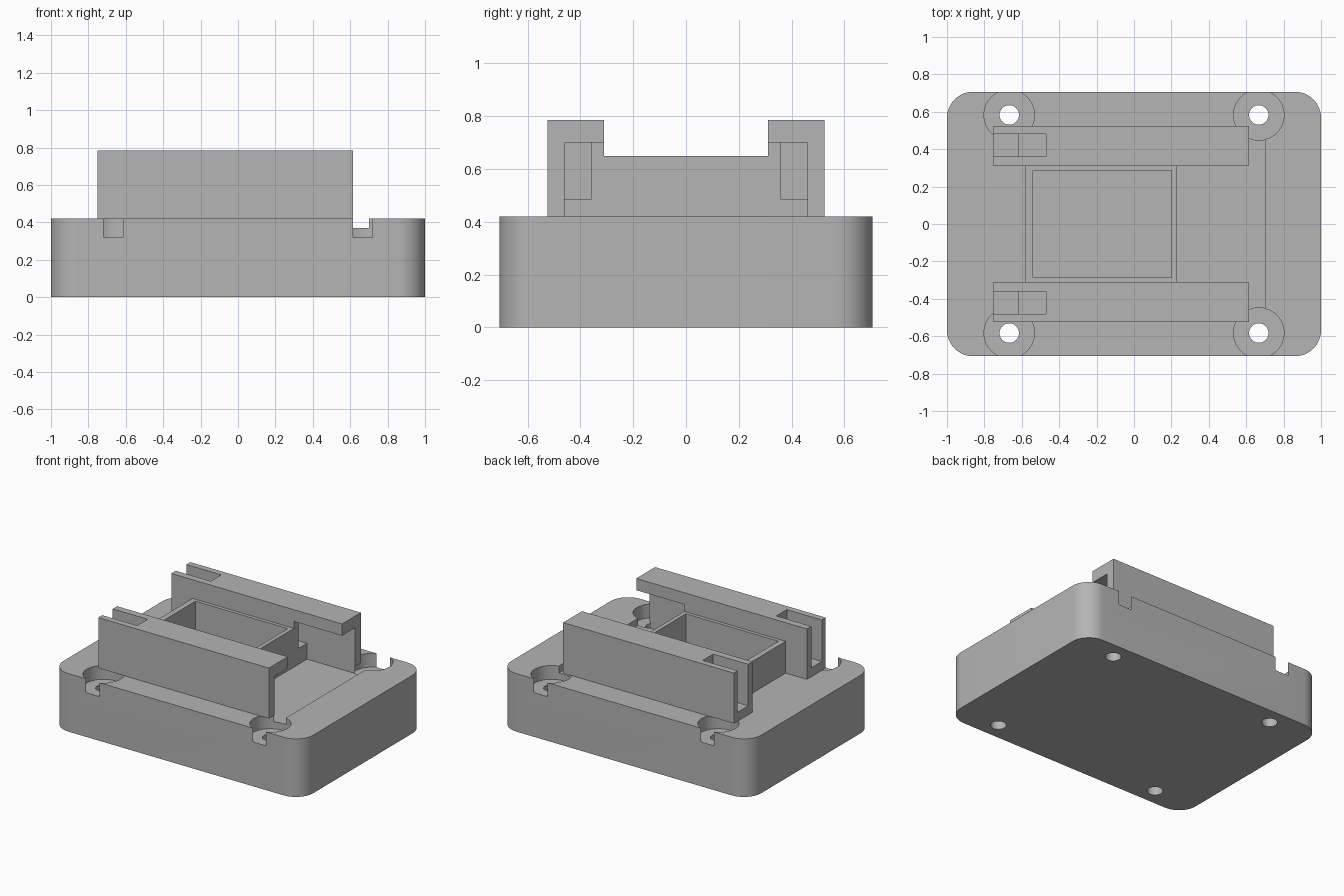
import bpy
import bmesh
from mathutils import Vector

if "Cube" in bpy.data.objects:
    bpy.data.objects.remove(bpy.data.objects["Cube"])

grey = bpy.data.materials.new("plain_grey")
grey.use_nodes = True
colour = (0.46, 0.46, 0.46, 1)
grey.diffuse_color = colour
grey.node_tree.nodes["Principled BSDF"].inputs["Base Color"].default_value = colour


def finish(name, bm):
    mesh = bpy.data.meshes.new(name)
    bmesh.ops.recalc_face_normals(bm, faces=bm.faces)
    bm.to_mesh(mesh)
    bm.free()
    mesh.materials.append(grey)
    obj = bpy.data.objects.new(name, mesh)
    bpy.context.collection.objects.link(obj)
    return obj


def box(name, x, y, z, corner=0):
    """Box from three (low, high) ranges, with optional rounded upright edges."""
    bm = bmesh.new()
    bmesh.ops.create_cube(bm, size=1)
    for v in bm.verts:
        v.co = Vector([r[0] if c < 0 else r[1] for c, r in zip(v.co, (x, y, z))])
    if corner:
        upright = [e for e in bm.edges
                   if abs(e.verts[0].co.z - e.verts[1].co.z) > 0.1]
        bmesh.ops.bevel(bm, geom=upright, offset=corner, segments=12,
                        profile=0.5, affect='EDGES')
    return finish(name, bm)


def cylinder(name, x, y, radius, z):
    bm = bmesh.new()
    bmesh.ops.create_cone(bm, cap_ends=True, segments=48, radius1=radius,
                          radius2=radius, depth=z[1] - z[0])
    bmesh.ops.translate(bm, verts=bm.verts, vec=(x, y, sum(z) / 2))
    return finish(name, bm)


def cut(obj, cutters):
    for cutter in cutters:
        cutter.hide_render = True
        mod = obj.modifiers.new("cut", 'BOOLEAN')
        mod.operation = 'DIFFERENCE'
        mod.solver = 'EXACT'
        mod.object = cutter
        bpy.ops.object.select_all(action='DESELECT')
        bpy.context.view_layer.objects.active = obj
        obj.select_set(True)
        bpy.ops.object.modifier_apply(modifier=mod.name)
        bpy.data.objects.remove(cutter)


TOP = 0.42
FLOOR = 0.37
RAIL_TOP = 0.785

# Base block with rounded corners, sunken bay and four counterbored screw holes
base = box("base", (-1, 1), (-0.707, 0.707), (0, TOP), corner=0.14)
cutters = [box("bay_cutter", (0.23, 0.70), (-0.46, 0.46), (FLOOR, 0.6)),
           box("well_cutter", (-0.54, 0.20), (-0.285, 0.285), (FLOOR, 0.6))]
for sx in (-1, 1):
    for sy in (-1, 1):
        cutters.append(cylinder("counterbore_cutter", sx * 0.667, sy * 0.583, 0.135, (0.32, 0.6)))
        cutters.append(cylinder("hole_cutter", sx * 0.667, sy * 0.583, 0.052, (-0.1, 0.5)))
cut(base, cutters)
bpy.ops.object.shade_smooth_by_angle()

# Open box between the rails
frame = box("center_frame", (-0.58, 0.23), (-0.31, 0.31), (TOP, 0.65))
cut(frame, [box("frame_cutter", (-0.54, 0.20), (-0.285, 0.285), (0.3, 0.9))])


def mirrored(side, low, high):
    return tuple(sorted((side * low, side * high)))


# Two rails: overhanging lip at one end, open-topped slot at the other
for side, name in ((-1, "front_rail"), (1, "back_rail")):
    rail = box(name, (-0.75, 0.615), mirrored(side, 0.31, 0.525), (TOP, RAIL_TOP))
    slot = mirrored(side, 0.36, 0.48)
    cut(rail, [
        box("lip_cutter", (0.23, 0.7), mirrored(side, 0.2, 0.46), (0.3, 0.70)),
        box("channel_cutter", (-0.40, 0.3), mirrored(side, 0.36, 0.46), (0.485, 0.70)),
        box("slot_cutter", (-0.9, -0.62), slot, (0.485, 0.9)),
        box("step_cutter", (-0.65, -0.47), slot, (0.60, 0.9)),
    ])
